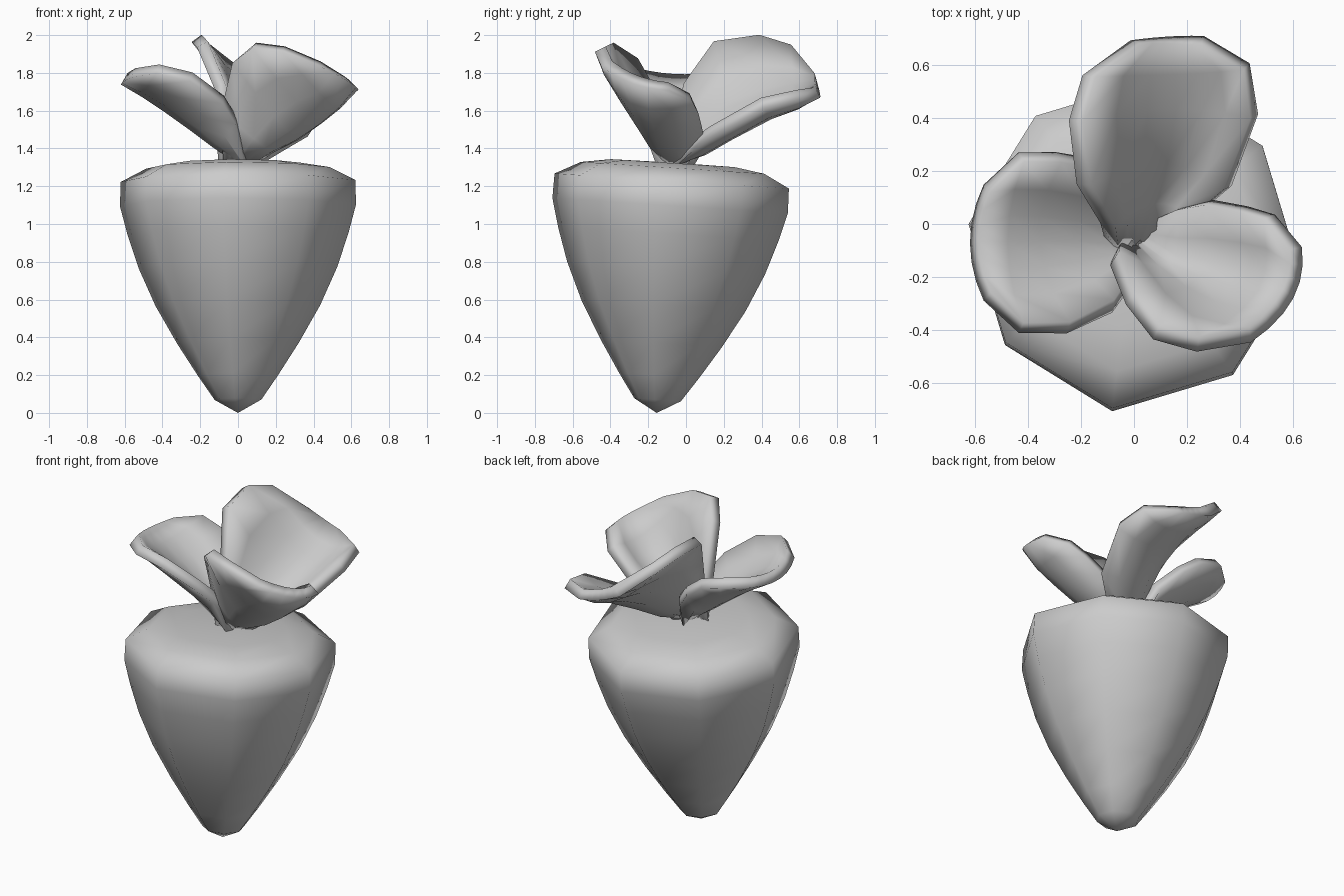
import bpy, bmesh, math
from mathutils import Vector, Matrix

if "Cube" in bpy.data.objects:
    bpy.data.objects.remove(bpy.data.objects["Cube"])


def finish(name, bm):
    for f in bm.faces:
        f.smooth = True
    mesh = bpy.data.meshes.new(name)
    bm.to_mesh(mesh)
    bm.free()
    ob = bpy.data.objects.new(name, mesh)
    bpy.context.collection.objects.link(ob)
    return ob


# Root body: eight-sided lathe, leaning slightly back
def root_body():
    profile = [(0.125, 0.07), (0.215, 0.2), (0.325, 0.37), (0.44, 0.57), (0.53, 0.77),
               (0.59, 0.95), (0.63, 1.10), (0.627, 1.23), (0.49, 1.30), (0.33, 1.325)]
    sides = 8
    bm = bmesh.new()
    tip = bm.verts.new((0, 0, 0))
    rings = []
    for r, z in profile:
        ring = []
        for i in range(sides):
            a = math.radians(-7.5 + 45 * i)
            q = r * (0.975 if i % 2 else 1.0)
            ring.append(bm.verts.new((q * math.cos(a), q * math.sin(a), z)))
        rings.append(ring)
    top = bm.verts.new((0, 0, 1.328))
    for i in range(sides):
        j = (i + 1) % sides
        bm.faces.new((tip, rings[0][j], rings[0][i]))
        for a, b in zip(rings, rings[1:]):
            bm.faces.new((a[i], a[j], b[j], b[i]))
        bm.faces.new((rings[-1][i], rings[-1][j], top))
    bm.transform(Matrix.Translation((0, -0.155, 0)) @ Matrix.Rotation(math.radians(-3.7), 4, 'X'))
    return finish("root_body", bm)


# Cupped leaf: parabolic cross-sections through two rim rails and a centre rail
def leaf(name, left, centre, right, steps=6):
    bm = bmesh.new()
    rows = []
    for l, c, r in zip(left, centre, right):
        l, c, r = Vector(l), Vector(c), Vector(r)
        row = []
        for k in range(steps + 1):
            u = 2 * k / steps - 1
            row.append(bm.verts.new(l * (u * (u - 1) / 2) + c * (1 - u * u) + r * (u * (u + 1) / 2)))
        rows.append(row)
    for a, b in zip(rows, rows[1:]):
        for k in range(steps):
            bm.faces.new((a[k], a[k + 1], b[k + 1], b[k]))
    ob = finish(name, bm)
    mod = ob.modifiers.new("thickness", 'SOLIDIFY')
    mod.thickness = 0.065
    mod.offset = 0.4
    return ob


root_body()

leaf("back_leaf",
     [(-.09, -.09, 1.33), (-.11, .0, 1.73), (-.20, .15, 1.945), (-.23, .39, 1.975), (-.18, .56, 1.92), (0, .69, 1.765)],
     [(.0, -.10, 1.32), (.05, .10, 1.42), (.10, .25, 1.52), (.14, .45, 1.61), (.14, .58, 1.65), (.13, .70, 1.715)],
     [(.09, -.06, 1.32), (.24, .04, 1.41), (.36, .14, 1.48), (.46, .41, 1.63), (.43, .60, 1.67), (.26, .70, 1.685)])

leaf("front_right_leaf",
     [(.06, .0, 1.32), (.18, .06, 1.42), (.29, .085, 1.50), (.42, .06, 1.60), (.52, .03, 1.66), (.62, -.09, 1.72)],
     [(.0, -.08, 1.32), (.14, -.18, 1.42), (.26, -.23, 1.50), (.38, -.26, 1.58), (.48, -.28, 1.65), (.59, -.27, 1.755)],
     [(-.07, -.10, 1.33), (-.08, -.14, 1.60), (-.02, -.29, 1.86), (.08, -.42, 1.94), (.24, -.465, 1.92), (.44, -.43, 1.84)])

leaf("left_leaf",
     [(.04, -.14, 1.32), (-.01, -.22, 1.54), (-.08, -.32, 1.65), (-.25, -.40, 1.77), (-.43, -.40, 1.81), (-.56, -.28, 1.79)],
     [(.03, -.08, 1.32), (-.12, -.08, 1.42), (-.24, -.07, 1.51), (-.38, -.07, 1.61), (-.50, -.07, 1.69), (-.61, -.07, 1.755)],
     [(.0, .04, 1.33), (-.06, .15, 1.52), (-.17, .24, 1.64), (-.29, .26, 1.73), (-.43, .26, 1.77), (-.56, .14, 1.765)])
